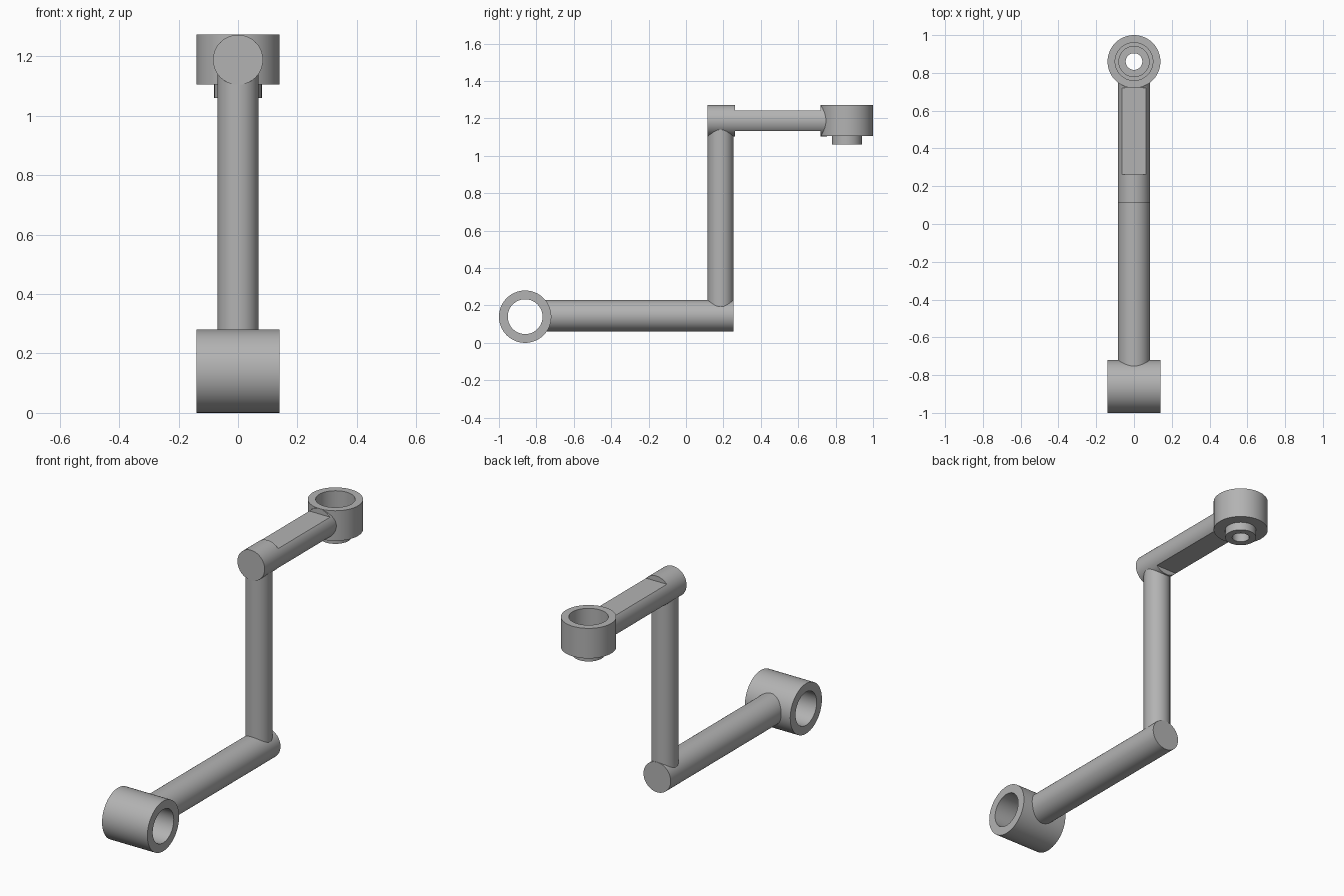
import bpy, bmesh, math
from mathutils import Matrix, Vector

default = bpy.data.objects.get("Cube")
if default:
    bpy.data.objects.remove(default, do_unlink=True)

SEGMENTS = 72
grey = bpy.data.materials.new("plain_grey")
grey.use_nodes = True
COLOUR = (0.45, 0.45, 0.45, 1)
grey.diffuse_color = COLOUR
grey.node_tree.nodes["Principled BSDF"].inputs["Base Color"].default_value = COLOUR

# Rotations that turn the lathe axis (z) onto another axis
ALONG = {"x": Matrix.Rotation(math.pi / 2, 4, "Y"),
         "y": Matrix.Rotation(-math.pi / 2, 4, "X"),
         "z": Matrix.Identity(4)}


def loft(name, rings, axis, centre, closed=False):
    """Skin rings of (radius, height, clamp) around an axis; clamp cuts flats."""
    bm = bmesh.new()
    loops = []
    for radius, height, clamp in rings:
        loop = []
        for i in range(SEGMENTS):
            a = math.tau * i / SEGMENTS
            y = max(-clamp, min(clamp, radius * math.sin(a)))
            loop.append(bm.verts.new((radius * math.cos(a), y, height)))
        loops.append(loop)
    pairs = list(zip(loops, loops[1:]))
    if closed:
        pairs.append((loops[-1], loops[0]))
    else:
        bm.faces.new(loops[0])
        bm.faces.new(loops[-1])
    for low, high in pairs:
        for i in range(SEGMENTS):
            j = (i + 1) % SEGMENTS
            bm.faces.new((low[i], low[j], high[j], high[i]))
    bmesh.ops.remove_doubles(bm, verts=bm.verts, dist=1e-5)
    bmesh.ops.recalc_face_normals(bm, faces=bm.faces)
    bm.transform(Matrix.Translation(Vector(centre)) @ ALONG[axis])
    mesh = bpy.data.meshes.new(name)
    bm.to_mesh(mesh)
    bm.free()
    mesh.materials.append(grey)
    obj = bpy.data.objects.new(name, mesh)
    bpy.context.collection.objects.link(obj)
    bpy.ops.object.select_all(action="DESELECT")
    obj.select_set(True)
    bpy.context.view_layer.objects.active = obj
    bpy.ops.object.shade_smooth_by_angle(angle=math.radians(30))
    return obj


def turned(name, profile, axis, centre, closed=False):
    return loft(name, [(r, h, 1) for r, h in profile], axis, centre, closed)


# Sideways sleeve at the lower front
turned("lower_sleeve", [(0.14, -0.14), (0.14, 0.14), (0.093, 0.14), (0.093, -0.14)],
       "x", (0, -0.86, 0.14), closed=True)

# Lower arm and upright post
turned("lower_arm", [(0.084, -0.757), (0.084, 0.255)], "y", (0, 0, 0.145))
turned("upright_post", [(0.069, 0.15), (0.069, 1.18)], "z", (0, 0.185, 0))

# Upper arm, round at both ends with flats cut above and below
FLAT = 0.055
loft("upper_arm", [(0.084, 0.115, 1), (0.084, 0.262, 1), (0.084, 0.262, FLAT),
                   (0.084, 0.72, FLAT), (0.084, 0.72, 1), (0.084, 0.754, 1)],
     "y", (0, 0, 1.188))

# Upper cup with a stepped bore and a small boss underneath
turned("upper_cup", [(0.14, 1.105), (0.14, 1.273), (0.1, 1.273), (0.1, 1.135),
                     (0.08, 1.135), (0.08, 1.11), (0.044, 1.11), (0.044, 1.06),
                     (0.08, 1.06), (0.08, 1.105)],
       "z", (0, 0.86, 0), closed=True)
